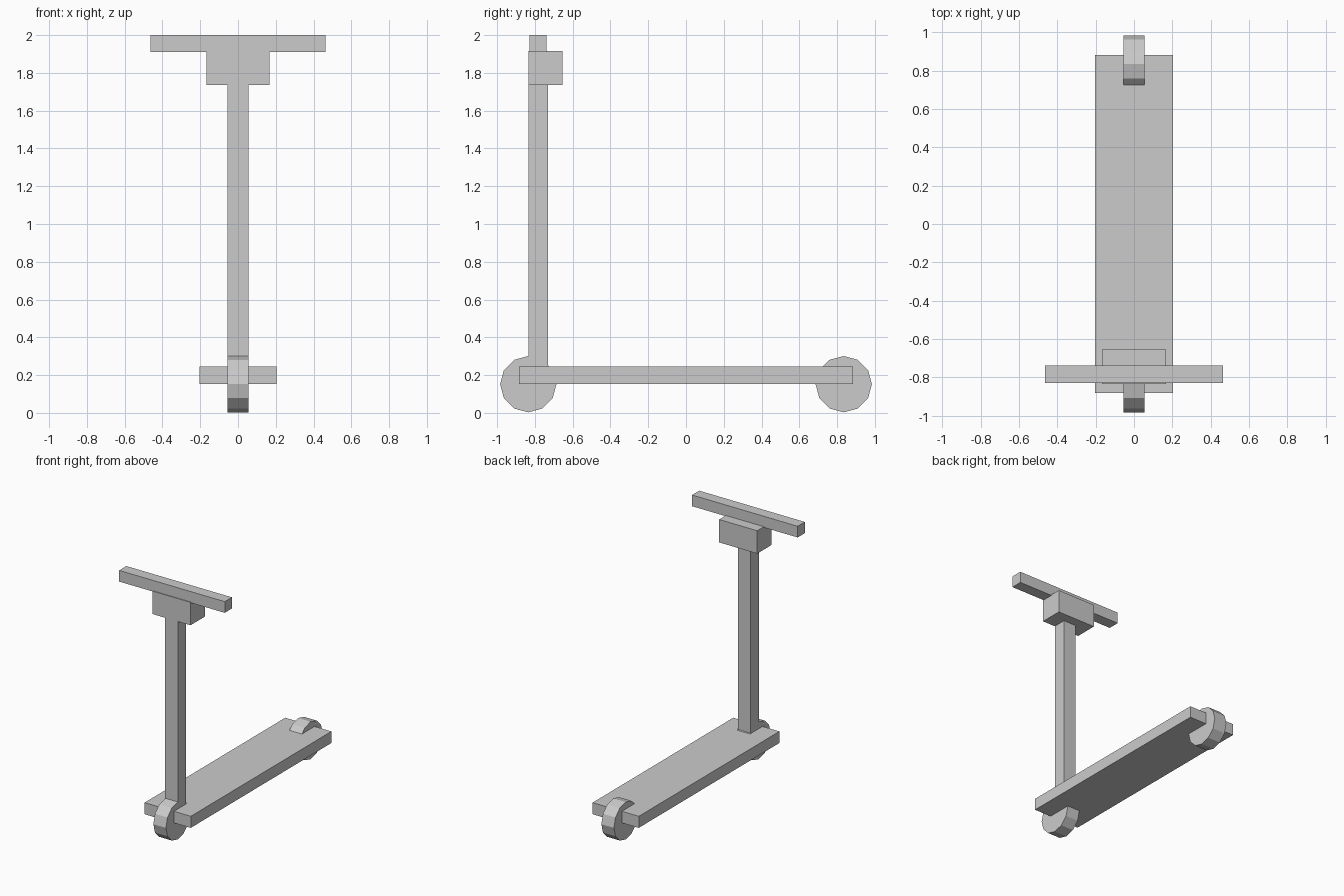
import bpy
import math

cube = bpy.data.objects.get("Cube")
if cube:
    bpy.data.objects.remove(cube, do_unlink=True)

# Single matte grey
grey = bpy.data.materials.new("plain grey")
grey.use_nodes = True
colour = (0.6, 0.6, 0.6, 1.0)
grey.diffuse_color = colour
grey.node_tree.nodes["Principled BSDF"].inputs["Base Color"].default_value = colour


def finish(name):
    obj = bpy.context.object
    obj.name = name
    obj.data.name = name
    bpy.ops.object.transform_apply(location=False, rotation=True, scale=True)
    obj.data.materials.append(grey)
    return obj


def box(name, half_x, y, z):
    """Box centred on x, spanning the given y and z ranges."""
    bpy.ops.mesh.primitive_cube_add(
        size=1, location=(0, sum(y) / 2, sum(z) / 2))
    bpy.context.object.scale = (2 * half_x, y[1] - y[0], z[1] - z[0])
    return finish(name)


def wheel(name, y, radius=0.149, width=0.11):
    """Twelve-sided wheel on an x axle, resting on the ground."""
    bpy.ops.mesh.primitive_cylinder_add(
        vertices=12, radius=radius, depth=width,
        location=(0, y, radius + 0.003), rotation=(0, math.pi / 2, 0))
    return finish(name)


# Deck and wheels
box("deck", 0.203, (-0.883, 0.883), (0.153, 0.245))
wheel("front_wheel", -0.835)
wheel("rear_wheel", 0.835)

# Steering column, head block and handlebar
box("steering_column", 0.055, (-0.835, -0.73), (0.2, 1.75))
box("head_block", 0.167, (-0.835, -0.655), (1.735, 1.917))
box("handlebar", 0.464, (-0.829, -0.739), (1.911, 2.0))
